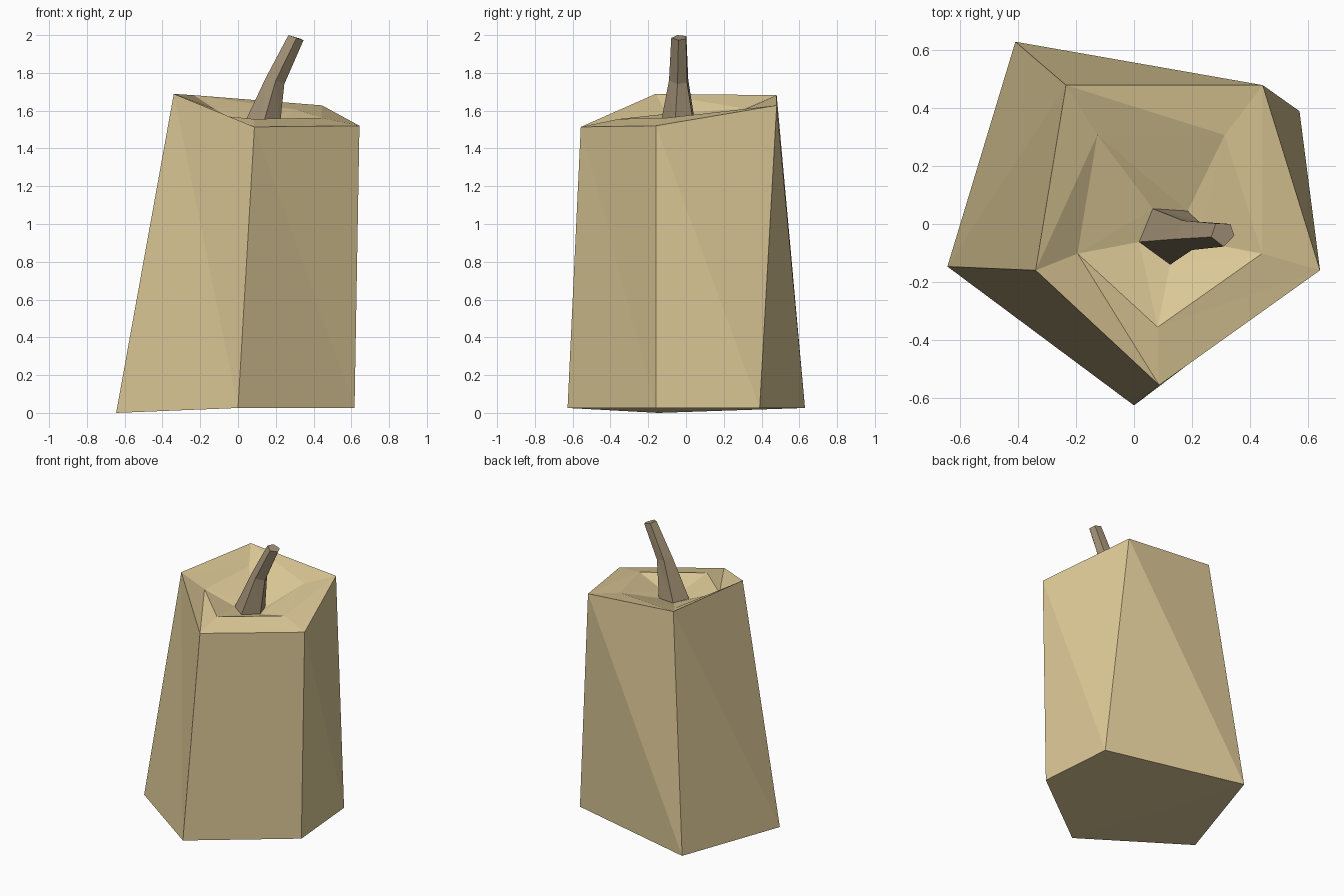
import bpy, bmesh

if "Cube" in bpy.data.objects:
    bpy.data.objects.remove(bpy.data.objects["Cube"])


def material(name, rgb):
    m = bpy.data.materials.new(name)
    m.diffuse_color = (*rgb, 1)
    m.use_nodes = True
    m.node_tree.nodes["Principled BSDF"].inputs["Base Color"].default_value = m.diffuse_color
    return m


def loft(name, rings, mat):
    """Bridge five-sided rings in order with triangles and cap both ends."""
    bm = bmesh.new()
    loops = [[bm.verts.new(p) for p in ring] for ring in rings]
    for a, b in zip(loops, loops[1:]):
        for i in range(len(a)):
            j = (i + 1) % len(a)
            bm.faces.new((a[i], a[j], b[i]))
            bm.faces.new((a[j], b[j], b[i]))
    # Lower cap: flat quad plus one drooping triangle at the left corner
    v = loops[0]
    bm.faces.new((v[4], v[3], v[2], v[1]))
    bm.faces.new((v[4], v[1], v[0]))
    bm.faces.new(loops[-1])
    bmesh.ops.recalc_face_normals(bm, faces=bm.faces)
    mesh = bpy.data.meshes.new(name)
    bm.to_mesh(mesh)
    bm.free()
    mesh.materials.append(mat)
    obj = bpy.data.objects.new(name, mesh)
    bpy.context.collection.objects.link(obj)
    return obj


# Ring order: left, front, right, back right, back left
base = [(-.645, -.147, 0), (0, -.627, .026), (.617, -.16, .026), (.572, .39, .026), (-.41, .63, .026)]
rim = [(-.34, -.16, 1.689), (.087, -.557, 1.514), (.643, -.16, 1.52), (.445, .48, 1.628), (-.235, .48, 1.682)]

# Sunken top: rim scaled towards the middle, then down to the stem
lip_heights = (1.583, 1.556, 1.562, 1.605, 1.612)
lip = [(.072 + (x - .072) * .648, y * .64, h) for (x, y, _), h in zip(rim, lip_heights)]

# Bent stem rings
stem_foot = [(.018, -.062, 1.50), (.125, -.14, 1.50), (.22, -.06, 1.50), (.185, .045, 1.50), (.065, .053, 1.50)]
stem_bend = [(.145, -.052, 1.77), (.2, -.09, 1.76), (.245, -.045, 1.74), (.228, .005, 1.75), (.168, .012, 1.765)]
stem_tip = [(.267, -.045, 2.0), (.31, -.078, 1.985), (.347, -.04, 1.973), (.333, 0, 1.98), (.283, .002, 1.995)]

loft("body", [base, rim, lip, stem_foot], material("tan", (.73, .59, .31)))
loft("stem", [stem_foot, stem_bend, stem_tip], material("brown", (.37, .29, .185)))
